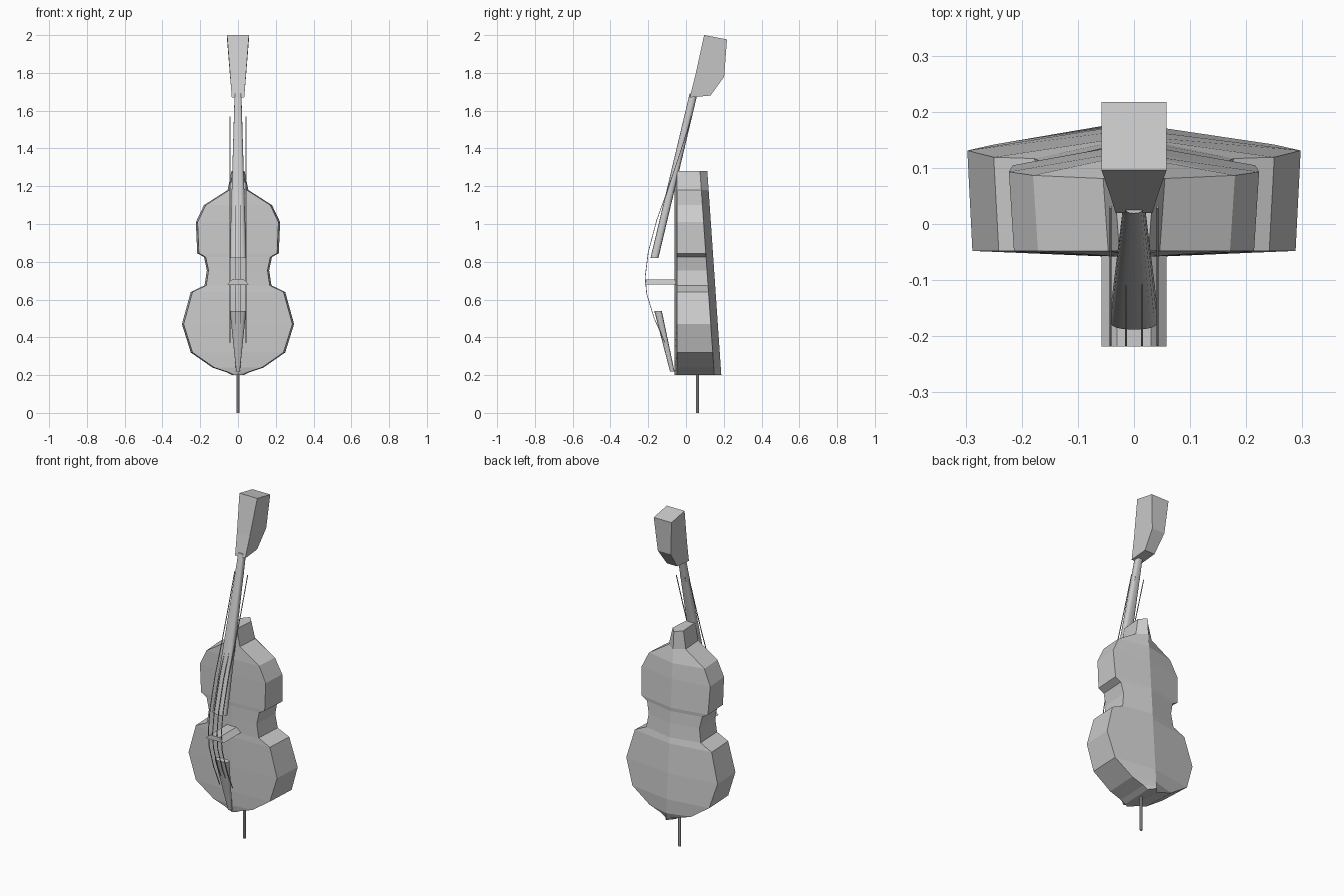
import bpy
import math

cube = bpy.data.objects.get("Cube")
if cube:
    bpy.data.objects.remove(cube, do_unlink=True)

grey = bpy.data.materials.new("plain grey")
grey.use_nodes = True
colour = (0.6, 0.6, 0.6, 1)
grey.diffuse_color = colour
grey.node_tree.nodes["Principled BSDF"].inputs["Base Color"].default_value = colour


def loft(name, rings, smooth=False):
    """Skin a list of equal rings and cap both ends."""
    n = len(rings[0])
    verts = [p for ring in rings for p in ring]
    faces = [(r * n + i, r * n + (i + 1) % n, (r + 1) * n + (i + 1) % n, (r + 1) * n + i)
             for r in range(len(rings) - 1) for i in range(n)]
    faces.append(tuple(reversed(range(n))))
    faces.append(tuple(range(len(verts) - n, len(verts))))
    mesh = bpy.data.meshes.new(name)
    mesh.from_pydata(verts, [], faces)
    mesh.materials.append(grey)
    obj = bpy.data.objects.new(name, mesh)
    bpy.context.collection.objects.link(obj)
    bpy.ops.object.select_all(action="DESELECT")
    obj.select_set(True)
    bpy.context.view_layer.objects.active = obj
    bpy.ops.object.mode_set(mode="EDIT")
    bpy.ops.mesh.select_all(action="SELECT")
    bpy.ops.mesh.normals_make_consistent(inside=False)
    bpy.ops.object.mode_set(mode="OBJECT")
    if smooth:
        bpy.ops.object.shade_smooth_by_angle(angle=math.radians(40))
    return obj


def oval(y, z, half_width, half_depth, sides=20):
    """Horizontal ring, squarer than an ellipse."""
    ring = []
    for i in range(sides):
        a = math.tau * i / sides
        c, s = math.cos(a), math.sin(a)
        ring.append((half_width * math.copysign(abs(c) ** 0.7, c),
                     y + half_depth * math.copysign(abs(s) ** 0.7, s), z))
    return ring


# Body: half outline (x, z), with a ridge down the back
outline = [(0.03, 0.20), (0.06, 0.215), (0.135, 0.24), (0.25, 0.32), (0.297, 0.47),
           (0.25, 0.64), (0.177, 0.675), (0.165, 0.755), (0.18, 0.825), (0.216, 0.845),
           (0.223, 1.01), (0.18, 1.10), (0.055, 1.18), (0.035, 1.28)]
rings = []
for x, z in outline:
    t = (z - 0.2) / 1.08
    seam, ridge = 0.15 - 0.076 * t, 0.187 - 0.074 * t
    front = x - 0.009
    rings.append([(0, -0.06, z), (front, -0.048, z), (x, seam, z),
                  (0, ridge, z), (-x, seam, z), (-front, -0.048, z)])
loft("body", rings)

# Neck and tailpiece
loft("neck", [oval(-0.167, 0.82, 0.044, 0.021), oval(0.04, 1.69, 0.018, 0.021)], True)
loft("tailpiece", [oval(-0.073, 0.22, 0.01, 0.012), oval(-0.148, 0.54, 0.043, 0.02)], True)

# Head: front and back (y, z) with half width at each level
levels = [(0.02, 1.67, 0.13, 1.68, 0.033),
          (0.05, 1.79, 0.202, 1.78, 0.042),
          (0.096, 2.0, 0.217, 1.977, 0.058)]
loft("head", [[(-w, yf, zf), (w, yf, zf), (w, yb, zb), (-w, yb, zb)]
              for yf, zf, yb, zb, w in levels])

# Bridge: trapezoid bar standing out from the front
loft("bridge", [[(-0.058, y, 0.68), (0.058, y, 0.68), (0.03, y, 0.706), (-0.03, y, 0.706)]
                for y in (-0.218, -0.05)])

# Endpin
loft("endpin", [[(0.008 * math.cos(math.tau * i / 8), 0.06 + 0.008 * math.sin(math.tau * i / 8), z)
                 for i in range(8)] for z in (0, 0.22)], True)

# Four strings bowed over the bridge
path = [(-0.11, 0.37), (-0.168, 0.5), (-0.208, 0.63), (-0.216, 0.72), (-0.2, 0.85),
        (-0.155, 1.02), (-0.09, 1.2), (-0.03, 1.38), (0.03, 1.57)]
r = 0.0018
for k, x in enumerate((-0.042, -0.014, 0.014, 0.042)):
    loft(f"string_{k + 1}", [[(x - r, y - r, z), (x + r, y - r, z), (x + r, y + r, z), (x - r, y + r, z)]
                             for y, z in path])
